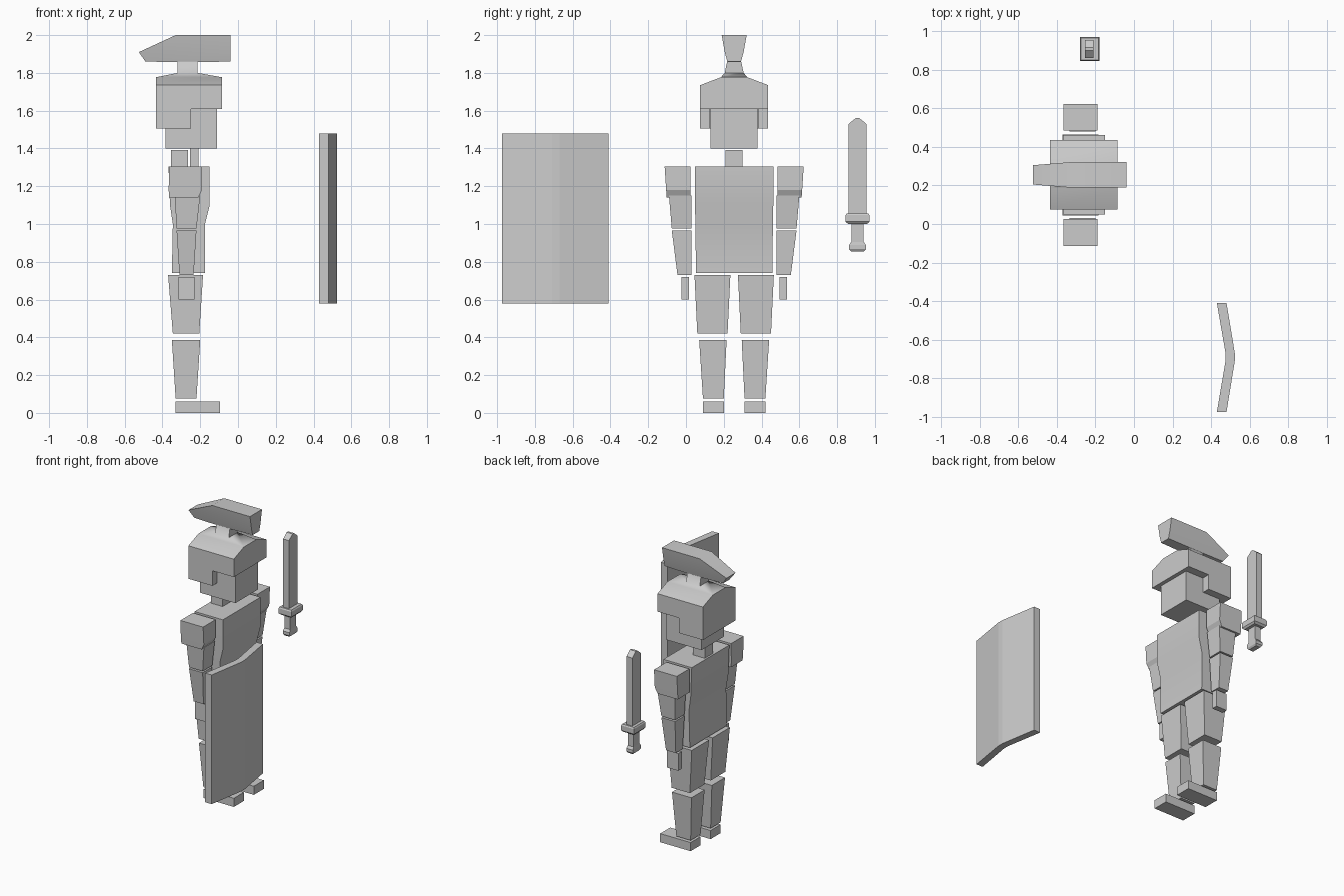
import bpy, bmesh, math

if "Cube" in bpy.data.objects:
    bpy.data.objects.remove(bpy.data.objects["Cube"])

CY = 0.255  # centre plane of the figure, which faces +x

grey = bpy.data.materials.new("light grey")
grey.diffuse_color = (0.6, 0.6, 0.6, 1)
grey.use_nodes = True
grey.node_tree.nodes["Principled BSDF"].inputs["Base Color"].default_value = grey.diffuse_color


def finish(name, bm, smooth=None):
    bmesh.ops.recalc_face_normals(bm, faces=bm.faces)
    mesh = bpy.data.meshes.new(name)
    bm.to_mesh(mesh)
    bm.free()
    mesh.materials.append(grey)
    obj = bpy.data.objects.new(name, mesh)
    bpy.context.collection.objects.link(obj)
    if smooth:
        bpy.ops.object.select_all(action='DESELECT')
        obj.select_set(True)
        bpy.context.view_layer.objects.active = obj
        bpy.ops.object.shade_smooth_by_angle(angle=math.radians(smooth))
    return obj


def loft(name, rings, cy=CY, side=1, smooth=None):
    """Stack of rectangles (x0, x1, y0, y1, z); y is measured from cy and flipped by side."""
    bm = bmesh.new()
    loops = []
    for x0, x1, y0, y1, z in rings:
        loops.append([bm.verts.new((x, cy + side * y, z))
                      for x, y in ((x0, y0), (x1, y0), (x1, y1), (x0, y1))])
    bm.faces.new(loops[0])
    bm.faces.new(loops[-1])
    for a, b in zip(loops, loops[1:]):
        for i in range(4):
            j = (i + 1) % 4
            bm.faces.new((a[i], a[j], b[j], b[i]))
    return finish(name, bm, smooth)


def prism(name, points, offset):
    """Flat outline of 3D points pushed along offset."""
    bm = bmesh.new()
    face = bm.faces.new([bm.verts.new(p) for p in points])
    new = bmesh.ops.extrude_face_region(bm, geom=[face])["geom"]
    bmesh.ops.translate(bm, vec=offset,
                        verts=[v for v in new if isinstance(v, bmesh.types.BMVert)])
    return finish(name, bm)


# Legs and arms, left and right
limbs = {
    "foot": [(-.33, -.095, .055, .165, 0), (-.33, -.095, .055, .165, .06)],
    "shin": [(-.33, -.22, .055, .165, .075), (-.35, -.2, .04, .185, .385)],
    "thigh": [(-.345, -.205, .035, .195, .42), (-.37, -.185, .02, .21, .73)],
    "hand": [(-.315, -.23, .24, .28, .6), (-.315, -.23, .24, .28, .72)],
    "forearm": [(-.31, -.235, .225, .3, .73), (-.325, -.22, .225, .33, .965)],
    "upper_arm": [(-.325, -.22, .225, .33, .975), (-.335, -.2, .225, .345, 1.15)],
    "shoulder_guard": [(-.365, -.21, .23, .357, 1.14), (-.367, -.19, .23, .36, 1.18),
                       (-.365, -.19, .23, .368, 1.305)],
}
for label, side in (("right", -1), ("left", 1)):
    for part, rings in limbs.items():
        loft(f"{label}_{part}", rings, side=side)

# Torso, neck and head
loft("torso", [(-.35, -.175, -.202, .202, .74), (-.345, -.175, -.205, .205, 1.0),
               (-.36, -.15, -.207, .207, 1.1), (-.368, -.15, -.207, .207, 1.305)], smooth=30)
loft("neck", [(-.355, -.265, -.045, .045, 1.3), (-.355, -.265, -.045, .045, 1.393)])
loft("head", [(-.385, -.112, -.124, .124, 1.4), (-.385, -.112, -.124, .124, 1.65)])

# Helmet dome rising into the stem and the long crest
loft("helmet_and_crest", [(-.435, -.085, -.18, .18, 1.61), (-.435, -.085, -.18, .18, 1.735),
                          (-.435, -.085, -.07, .07, 1.777), (-.32, -.215, -.05, .05, 1.8),
                          (-.32, -.215, -.038, .038, 1.857), (-.49, -.04, -.036, .036, 1.86),
                          (-.525, -.04, -.05, .05, 1.91), (-.33, -.04, -.066, .066, 2.0)],
     smooth=50)

# Neck guard wrapping the back and cheeks, open at the face
u_shape = [(-.25, -.18), (-.435, -.18), (-.435, .18), (-.25, .18),
           (-.25, .127), (-.385, .127), (-.385, -.127), (-.25, -.127)]
prism("helmet_neck_guard", [(x, CY + y, 1.505) for x, y in u_shape], (0, 0, .105))

# Bent shield
shield = [(.43, -.41), (.48, -.41), (.523, -.67), (.523, -.71), (.48, -.975),
          (.43, -.975), (.475, -.71), (.475, -.67)]
prism("shield", [(x, y, .58) for x, y in shield], (0, 0, .9))

# Sword: pointed blade, guard, grip and pommel
SY = .908
blade = [(-.047, 1.05), (.047, 1.05), (.047, 1.53), (.008, 1.562), (-.008, 1.562), (-.047, 1.53)]
prism("sword_blade", [(-.255, SY + y, z) for y, z in blade], (.045, 0, 0))
loft("sword_guard", [(-.27, -.19, -.05, .05, 1.0), (-.28, -.18, -.063, .063, 1.012),
                     (-.28, -.18, -.063, .063, 1.047), (-.275, -.185, -.058, .058, 1.056)], cy=SY)
loft("sword_grip", [(-.255, -.21, -.033, .033, .89), (-.255, -.21, -.033, .033, 1.005)], cy=SY)
loft("sword_pommel", [(-.25, -.215, -.035, .035, .855), (-.258, -.207, -.045, .045, .867),
                      (-.258, -.207, -.045, .045, .888), (-.255, -.21, -.033, .033, .905)], cy=SY)
